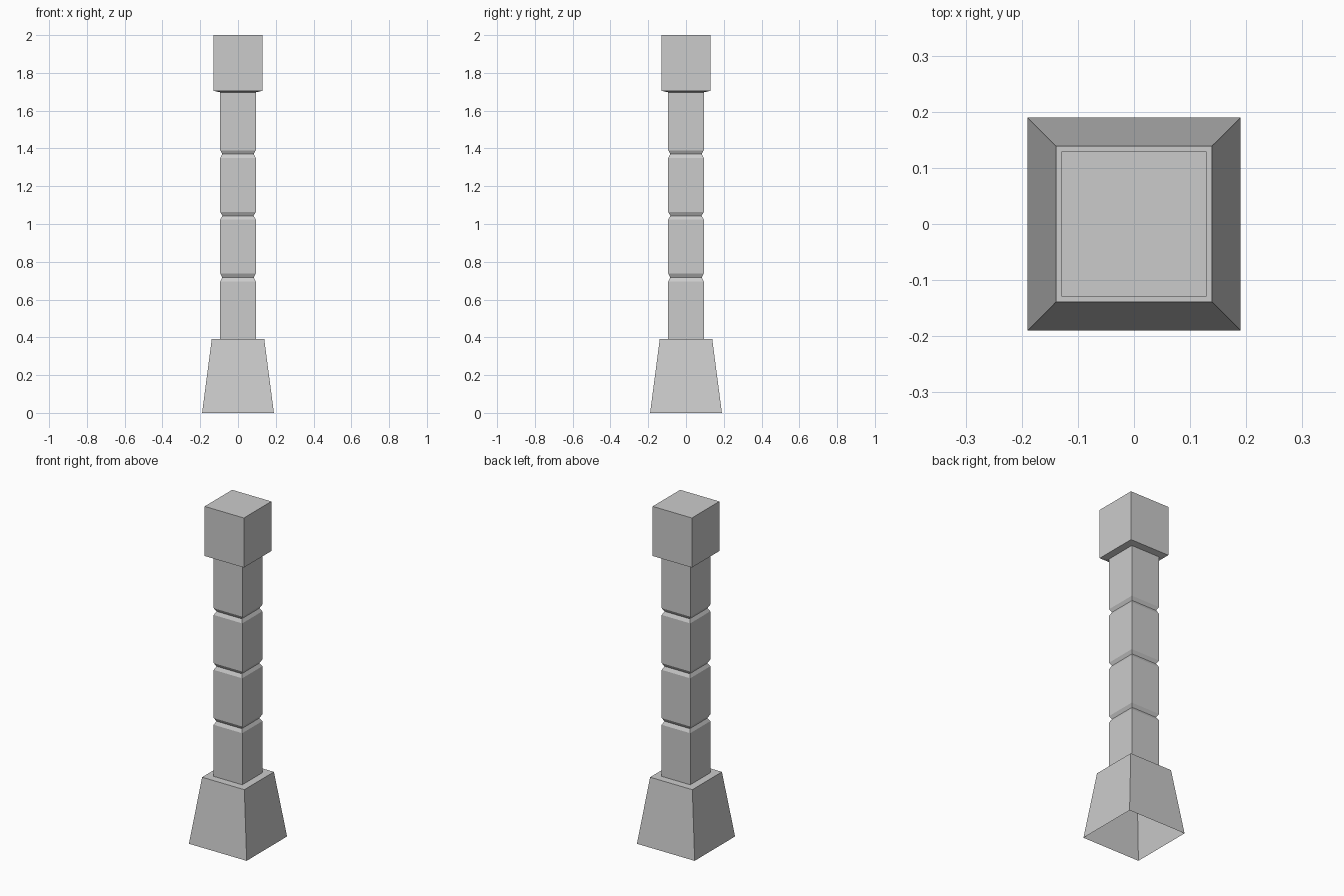
import bpy, bmesh

if "Cube" in bpy.data.objects:
    bpy.data.objects.remove(bpy.data.objects["Cube"])


def square_loft(name, profile, cap_top=False):
    """Loft square rings through (half width, z) profile points."""
    bm = bmesh.new()
    rings = [[bm.verts.new((sx * h, sy * h, z))
              for sx, sy in ((-1, -1), (1, -1), (1, 1), (-1, 1))]
             for h, z in profile]
    for a, b in zip(rings, rings[1:]):
        for i in range(4):
            j = (i + 1) % 4
            bm.faces.new((a[i], a[j], b[j], b[i]))
    if cap_top:
        bm.faces.new(rings[-1])
    mesh = bpy.data.meshes.new(name)
    bm.to_mesh(mesh)
    bm.free()
    obj = bpy.data.objects.new(name, mesh)
    bpy.context.collection.objects.link(obj)
    return obj


SHAFT, BASE_TOP, CAP_BOTTOM = 0.094, 0.39, 1.697

# Tapered base, hollow and open underneath, with a flat ledge around the shaft
square_loft("base", [(0.19, 0), (0.139, BASE_TOP), (SHAFT, BASE_TOP)])

# Shaft of four equal blocks parted by V grooves
step = (CAP_BOTTOM - BASE_TOP) / 4
shaft = [(SHAFT, BASE_TOP)]
for i in range(1, 4):
    z = BASE_TOP + i * step
    shaft += [(SHAFT, z - 0.02), (SHAFT - 0.011, z), (SHAFT, z + 0.02)]
shaft.append((SHAFT, CAP_BOTTOM))
square_loft("shaft", shaft)

# Block on top, its underside sloping slightly to the shaft
square_loft("top_block", [(SHAFT, CAP_BOTTOM), (0.129, 1.705), (0.129, 2.0)],
            cap_top=True)
